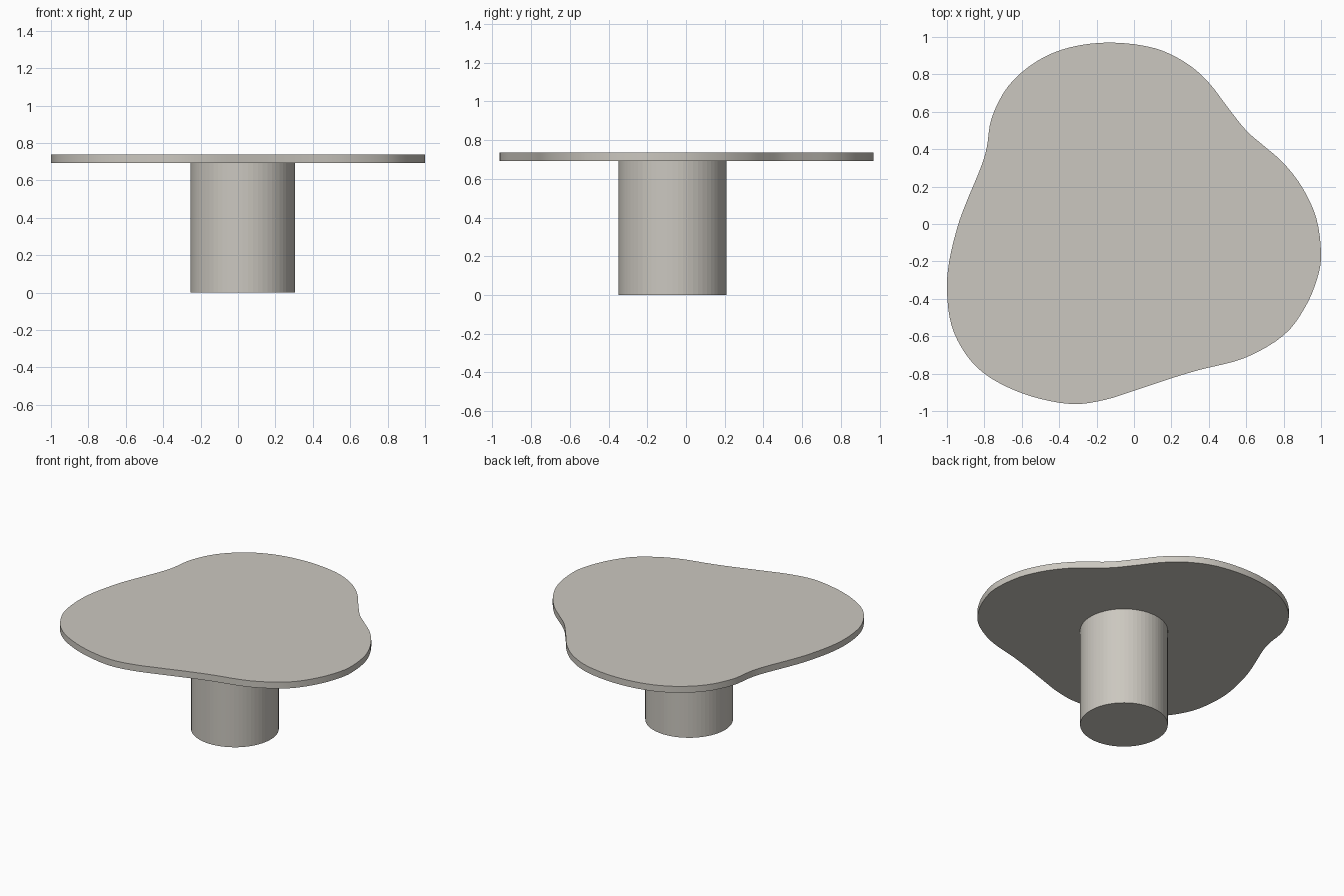
import bpy, bmesh
from mathutils import Vector

if "Cube" in bpy.data.objects:
    bpy.data.objects.remove(bpy.data.objects["Cube"])

mat = bpy.data.materials.new("warm_grey")
mat.diffuse_color = (0.60, 0.575, 0.525, 1)
mat.use_nodes = True
mat.node_tree.nodes["Principled BSDF"].inputs["Base Color"].default_value = mat.diffuse_color

# Outline of the free-form top, counter-clockwise from the right
OUTLINE = [
    (1.0, -0.16), (0.975, 0.03), (0.90, 0.195), (0.80, 0.325), (0.70, 0.413),
    (0.60, 0.50), (0.50, 0.625), (0.40, 0.755), (0.28, 0.86), (0.11, 0.94),
    (-0.12, 0.97), (-0.34, 0.945), (-0.52, 0.87), (-0.67, 0.74), (-0.76, 0.57),
    (-0.787, 0.41), (-0.82, 0.30), (-0.90, 0.107), (-0.945, -0.02),
    (-0.988, -0.20), (-1.0, -0.36), (-0.975, -0.545), (-0.90, -0.695),
    (-0.80, -0.80), (-0.66, -0.88), (-0.50, -0.935), (-0.32, -0.963),
    (-0.155, -0.94), (0.005, -0.89), (0.20, -0.825), (0.35, -0.78),
    (0.595, -0.715), (0.80, -0.595), (0.915, -0.445), (0.98, -0.29),
]


def smooth_loop(points, steps):
    """Closed Catmull-Rom curve through the points."""
    pts = [Vector(p) for p in points]
    n, out = len(pts), []
    for i in range(n):
        a, b, c, d = (pts[(i + k) % n] for k in (-1, 0, 1, 2))
        for s in range(steps):
            t = s / steps
            out.append(0.5 * (2 * b + (c - a) * t + (2 * a - 5 * b + 4 * c - d) * t**2
                              + (3 * b - a - 3 * c + d) * t**3))
    return out


# Table top: extruded outline
Z0, Z1 = 0.692, 0.737
bm = bmesh.new()
base = bm.faces.new([bm.verts.new((p.x, p.y, Z0)) for p in smooth_loop(OUTLINE, 4)])
ext = bmesh.ops.extrude_face_region(bm, geom=[base], use_keep_orig=True)
top_verts = [g for g in ext["geom"] if isinstance(g, bmesh.types.BMVert)]
bmesh.ops.translate(bm, verts=top_verts, vec=(0, 0, Z1 - Z0))
bmesh.ops.recalc_face_normals(bm, faces=bm.faces)
mesh = bpy.data.meshes.new("table_top")
bm.to_mesh(mesh)
bm.free()
table_top = bpy.data.objects.new("table_top", mesh)
bpy.context.collection.objects.link(table_top)
mesh.materials.append(mat)
bpy.ops.object.select_all(action='DESELECT')
table_top.select_set(True)
bpy.context.view_layer.objects.active = table_top
bpy.ops.object.shade_smooth_by_angle()

# Pedestal: single faceted round column
bpy.ops.mesh.primitive_cylinder_add(vertices=64, radius=0.28, depth=Z0,
                                    location=(0.025, -0.07, Z0 / 2))
pedestal = bpy.context.object
pedestal.name = "pedestal"
pedestal.data.materials.append(mat)
